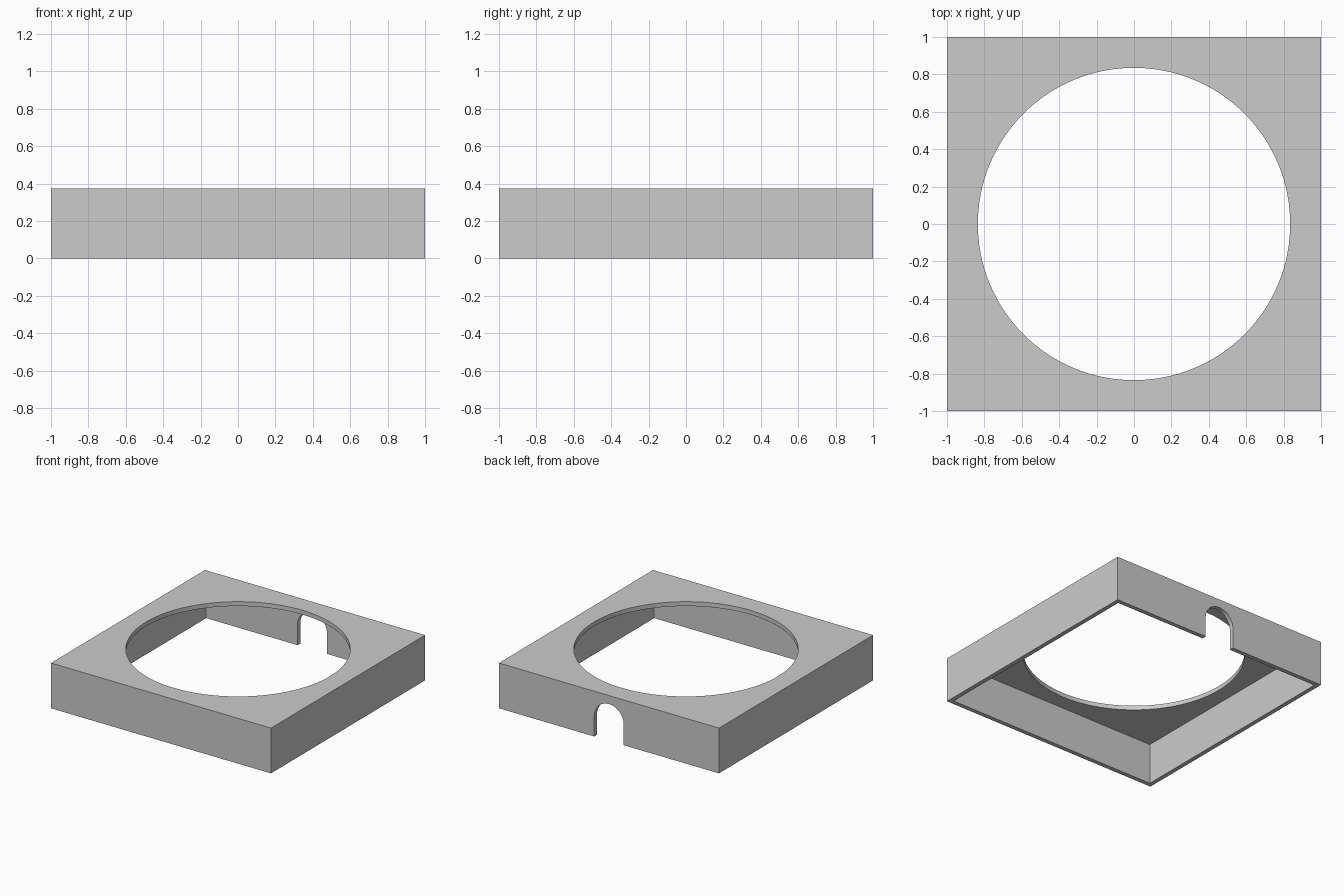
import bpy, bmesh, math

if "Cube" in bpy.data.objects:
    bpy.data.objects.remove(bpy.data.objects["Cube"])

HEIGHT = 0.372
WALL = 0.036
HOLE_R = 0.835
ARCH_R, ARCH_Z = 0.134, 0.168


def box(name, size, center):
    bpy.ops.mesh.primitive_cube_add(size=1, location=center)
    ob = bpy.context.object
    ob.name = name
    ob.scale = size
    bpy.ops.object.transform_apply(location=True, scale=True)
    return ob


def arch(name, radius, spring, y0, y1):
    # Round-topped doorway profile extruded along y
    pts = [(-radius, -0.1), (radius, -0.1)]
    pts += [(radius * math.cos(math.pi * i / 32), spring + radius * math.sin(math.pi * i / 32))
            for i in range(33)]
    bm = bmesh.new()
    face = bm.faces.new([bm.verts.new((x, y0, z)) for x, z in pts])
    res = bmesh.ops.extrude_face_region(bm, geom=[face])
    verts = [g for g in res["geom"] if isinstance(g, bmesh.types.BMVert)]
    bmesh.ops.translate(bm, verts=verts, vec=(0, y1 - y0, 0))
    bmesh.ops.recalc_face_normals(bm, faces=bm.faces)
    me = bpy.data.meshes.new(name)
    bm.to_mesh(me)
    bm.free()
    ob = bpy.data.objects.new(name, me)
    bpy.context.collection.objects.link(ob)
    return ob


def cut(target, cutter):
    cutter.hide_render = True
    mod = target.modifiers.new(cutter.name, 'BOOLEAN')
    mod.operation = 'DIFFERENCE'
    mod.solver = 'EXACT'
    mod.object = cutter
    bpy.context.view_layer.objects.active = target
    bpy.ops.object.modifier_apply(modifier=mod.name)
    bpy.data.objects.remove(cutter)


# Square shell
shell = box("square_cover", (2, 2, HEIGHT), (0, 0, HEIGHT / 2))

# Hollow underside, open at the bottom
inner = 2 - 2 * WALL
depth = HEIGHT - WALL + 0.2
cut(shell, box("cavity_cutter", (inner, inner, depth), (0, 0, HEIGHT - WALL - depth / 2)))

# Round opening in the top plate
bpy.ops.mesh.primitive_cylinder_add(vertices=128, radius=HOLE_R, depth=0.2, location=(0, 0, HEIGHT))
bpy.context.object.name = "hole_cutter"
cut(shell, bpy.context.object)

# Arched notch in the back wall
cut(shell, arch("arch_cutter", ARCH_R, ARCH_Z, 0.9, 1.1))

# Smooth the round edges, keep corners crisp
bpy.ops.object.select_all(action='DESELECT')
shell.select_set(True)
bpy.context.view_layer.objects.active = shell
bpy.ops.object.shade_smooth_by_angle()
